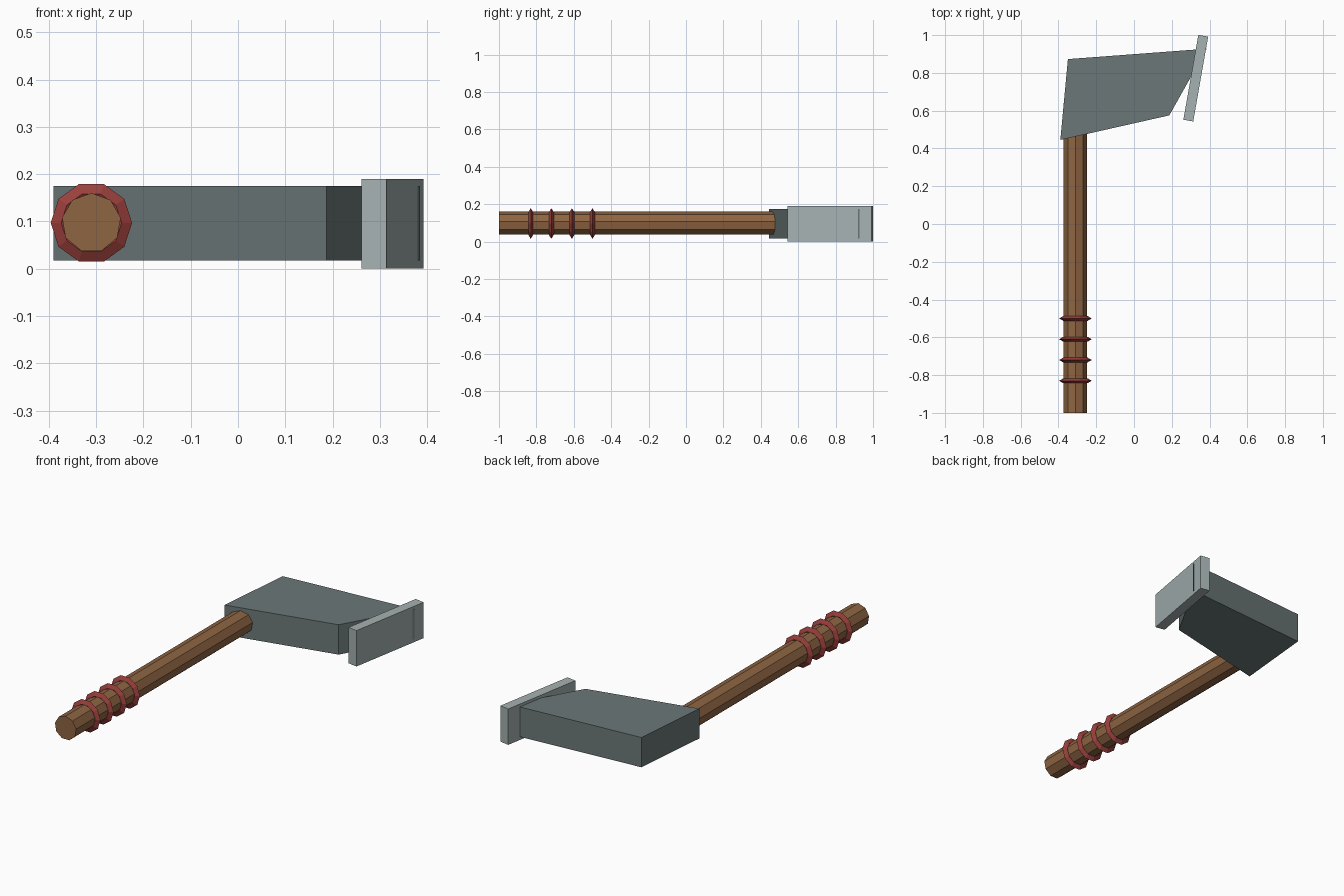
import bpy
from math import sin, cos, pi, radians

if "Cube" in bpy.data.objects:
    bpy.data.objects.remove(bpy.data.objects["Cube"])

HX, HZ = -0.31, 0.097  # handle axis


def material(name, rgb):
    m = bpy.data.materials.new(name)
    m.diffuse_color = (*rgb, 1)
    m.use_nodes = True
    m.node_tree.nodes["Principled BSDF"].inputs["Base Color"].default_value = m.diffuse_color
    return m


WOOD = material("wood", (0.27, 0.13, 0.055))
WRAP = material("wrap", (0.32, 0.05, 0.045))
IRON = material("iron", (0.15, 0.185, 0.185))
STEEL = material("steel", (0.38, 0.44, 0.44))


def add_mesh(name, verts, faces, mat):
    me = bpy.data.meshes.new(name)
    me.from_pydata(verts, [], faces)
    me.materials.append(mat)
    ob = bpy.data.objects.new(name, me)
    bpy.context.collection.objects.link(ob)
    return ob


def prism(name, outline, z0, z1, mat):
    """Extrude a counter-clockwise xy outline upwards."""
    n = len(outline)
    verts = [(x, y, z) for z in (z0, z1) for x, y in outline]
    faces = [tuple(reversed(range(n))), tuple(range(n, 2 * n))]
    faces += [(i, (i + 1) % n, n + (i + 1) % n, n + i) for i in range(n)]
    return add_mesh(name, verts, faces, mat)


def ring(name, y, mat, sides=10, major=0.064, radial=0.022, half=0.013):
    """Ten-sided ring around the handle with a flattened diamond section."""
    section = [(major + radial, 0), (major, half), (major - radial, 0), (major, -half)]
    verts = []
    for i in range(sides):
        a = 2 * pi * i / sides
        verts += [(HX + r * cos(a), y + d, HZ + r * sin(a)) for r, d in section]
    faces = []
    for i in range(sides):
        p, q = 4 * i, 4 * ((i + 1) % sides)
        for k in range(4):
            l = (k + 1) % 4
            faces.append((p + k, p + l, q + l, q + k))
    return add_mesh(name, verts, faces, mat)


# Nine-sided handle running along y into the head
N, R = 9, 0.063
circle = [(HX + R * cos(pi / 2 + 2 * pi * i / N), HZ + R * sin(pi / 2 + 2 * pi * i / N))
          for i in range(N)]
handle_verts = [(x, y, z) for y in (-1.0, 0.64) for x, z in circle]
handle_faces = [tuple(range(N)), tuple(reversed(range(N, 2 * N)))]
handle_faces += [(i, N + i, N + (i + 1) % N, (i + 1) % N) for i in range(N)]
add_mesh("handle", handle_verts, handle_faces, WOOD)

# Grip rings
for i in range(4):
    ring(f"grip_ring_{i + 1}", -0.83 + 0.11 * i, WRAP)

# Flared axe head, its tip just reaching through the blade
prism("head", [(-0.39, 0.445), (0.187, 0.575), (0.385, 0.928), (-0.35, 0.873)],
      0.017, 0.175, IRON)

# Slanted blade plate
bpy.ops.mesh.primitive_cube_add(size=1, location=(0.327, 0.772, 0.095),
                                rotation=(0, 0, radians(-10)))
blade = bpy.context.object
blade.name = "blade"
blade.scale = (0.053, 0.456, 0.19)
blade.data.materials.append(STEEL)
